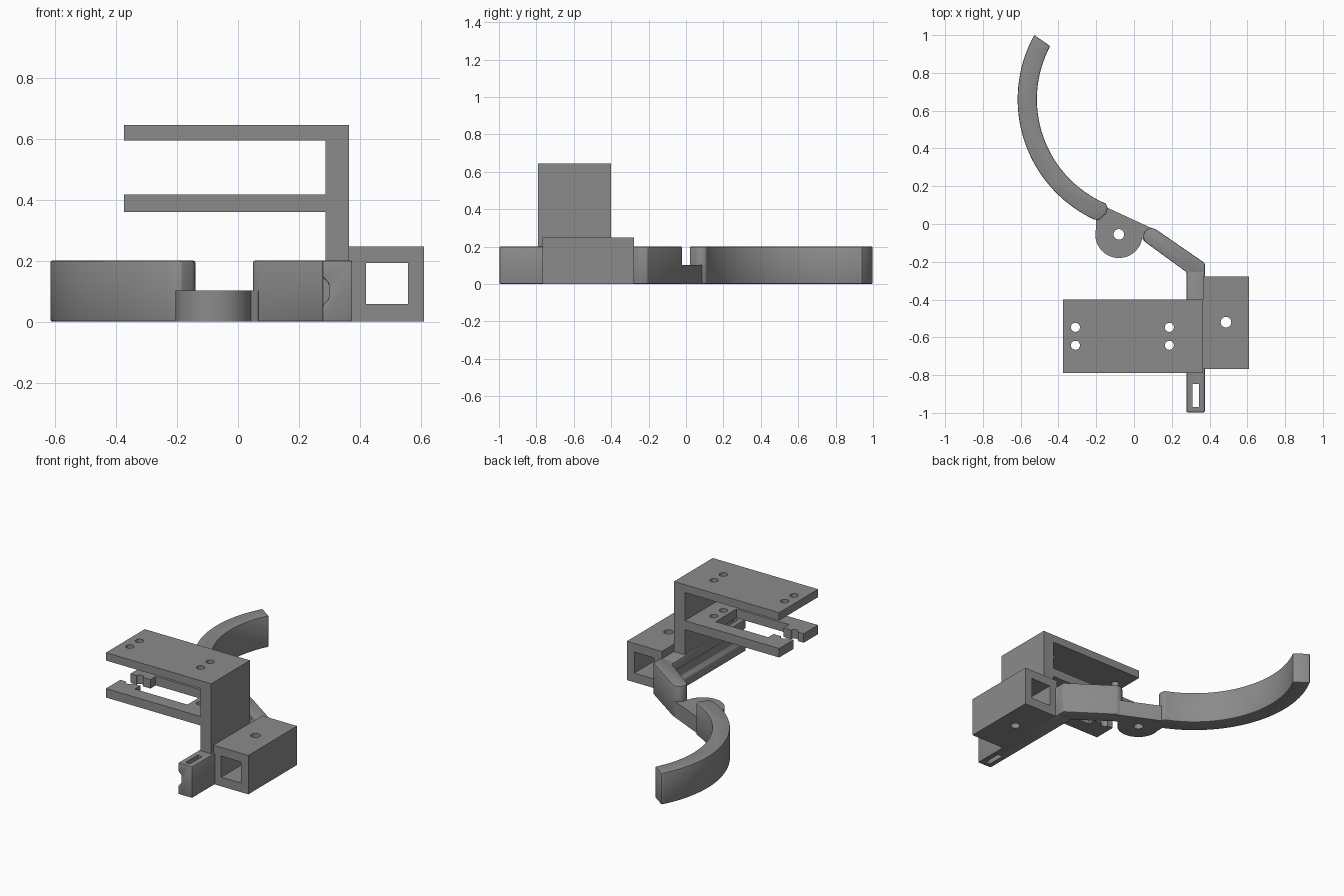
import bpy, bmesh, math
from mathutils import Vector

if "Cube" in bpy.data.objects:
    bpy.data.objects.remove(bpy.data.objects["Cube"])

grey = bpy.data.materials.new("plain grey")
grey.diffuse_color = (0.26, 0.26, 0.26, 1)
grey.use_nodes = True
grey.node_tree.nodes["Principled BSDF"].inputs["Base Color"].default_value = grey.diffuse_color


def prism(name, outline, lo, hi, axis="z"):
    """Extrude an outline: xy along z, or xz along y."""
    place = (lambda a, b, t: (a, b, t)) if axis == "z" else (lambda a, b, t: (a, t, b))
    bm = bmesh.new()
    low = [bm.verts.new(place(a, b, lo)) for a, b in outline]
    high = [bm.verts.new(place(a, b, hi)) for a, b in outline]
    bm.faces.new(low)
    bm.faces.new(high)
    n = len(outline)
    for i in range(n):
        j = (i + 1) % n
        bm.faces.new((low[i], low[j], high[j], high[i]))
    bmesh.ops.recalc_face_normals(bm, faces=bm.faces)
    mesh = bpy.data.meshes.new(name)
    bm.to_mesh(mesh)
    bm.free()
    mesh.materials.append(grey)
    ob = bpy.data.objects.new(name, mesh)
    bpy.context.collection.objects.link(ob)
    return ob


def rect(x0, x1, y0, y1):
    return [(x0, y0), (x1, y0), (x1, y1), (x0, y1)]


def arc(cx, cy, r, a0, a1, n):
    return [(cx + r * math.cos(math.radians(a0 + (a1 - a0) * i / n)),
             cy + r * math.sin(math.radians(a0 + (a1 - a0) * i / n))) for i in range(n + 1)]


def select(ob):
    bpy.ops.object.select_all(action="DESELECT")
    ob.select_set(True)
    bpy.context.view_layer.objects.active = ob


def cut(ob, *cutters):
    select(ob)
    for c in cutters:
        m = ob.modifiers.new("cut", "BOOLEAN")
        m.operation, m.solver, m.object = "DIFFERENCE", "EXACT", c
        bpy.ops.object.modifier_apply(modifier=m.name)
        bpy.data.objects.remove(c)


def hole(x, y, r, lo, hi):
    return prism("hole_cutter", arc(x, y, r, 0, 348.75, 31), lo, hi)


def soften(ob, width):
    if width:
        m = ob.modifiers.new("edge", "BEVEL")
        m.width, m.segments, m.limit_method = width, 2, "ANGLE"
        m.angle_limit = math.radians(35)
    select(ob)
    if width:
        bpy.ops.object.modifier_apply(modifier=m.name)
    bpy.ops.object.shade_smooth_by_angle(angle=math.radians(30))


# Square tube socket with a vertical screw hole
socket = prism("tube_socket", rect(0.365, 0.61, 0.0, 0.247), -0.768, -0.278, "y")
cut(socket,
    prism("bore", rect(0.42, 0.558, 0.058, 0.192), -1, 0, "y"),
    hole(0.487, -0.52, 0.028, -0.1, 0.4))
soften(socket, 0)

# Upright wall carrying two shelves
Y0, Y1 = -0.79, -0.40
prism("upright_wall", rect(0.288, 0.365, Y0, Y1), 0.19, 0.645)
screws = [(x, y) for x in (-0.31, 0.187) for y in (-0.547, -0.642)]
top = prism("top_shelf", rect(-0.375, 0.29, Y0, Y1), 0.595, 0.645)
cut(top, *[hole(x, y, 0.024, 0.5, 0.7) for x, y in screws])
soften(top, 0)

# Lower shelf: forked, with a wide slot and a narrow mouth
fork = prism("forked_shelf", rect(-0.375, 0.29, Y0, Y1), 0.36, 0.417)
cut(fork,
    prism("slot", rect(-0.235, 0.135, -0.70, -0.49), 0.3, 0.5),
    prism("mouth", rect(-0.5, -0.2, -0.645, -0.543), 0.3, 0.5),
    *[hole(x, y, 0.024, 0.3, 0.5) for x, y in screws])
soften(fork, 0)

# Base bar with a side groove and a slotted front tip
bar = prism("base_bar", [(0.278, 0), (0.375, 0), (0.375, 0.2), (0.278, 0.2),
                         (0.278, 0.146), (0.298, 0.125), (0.298, 0.075), (0.278, 0.054)],
            -0.997, -0.25, "y")
soften(bar, 0.005)
cut(bar, prism("tip_slot", rect(0.311, 0.343, -0.97, -0.848), -0.1, 0.3))

# Angled link with a rounded end
link = prism("angled_link",
             [(0.278, -0.29), (0.375, -0.29), (0.375, -0.207)]
             + arc(0.093, -0.066, 0.044, 56, 236, 16) + [(0.278, -0.255)], 0, 0.2)
soften(link, 0.006)

# Half-height pivot plate with a hole
pivot = prism("pivot_plate",
              arc(-0.08, -0.055, 0.125, 165, 350, 32)
              + [(0.066, -0.103), (0.12, -0.035), (0.1, -0.025), (-0.145, 0.088), (-0.2, 0.02)],
              0, 0.102)
cut(pivot, hole(-0.08, -0.055, 0.028, -0.1, 0.3))
soften(pivot, 0)

# Long curved arm
CX, CY = 0.086, 0.66
curve = prism("curved_arm",
              arc(CX, CY, 0.702, 151, 245, 48)
              + [(-0.186, 0.02), (-0.145, 0.058), (-0.14, 0.085)]
              + arc(CX, CY, 0.6, 247, 152, 48), 0, 0.2)
soften(curve, 0.006)
